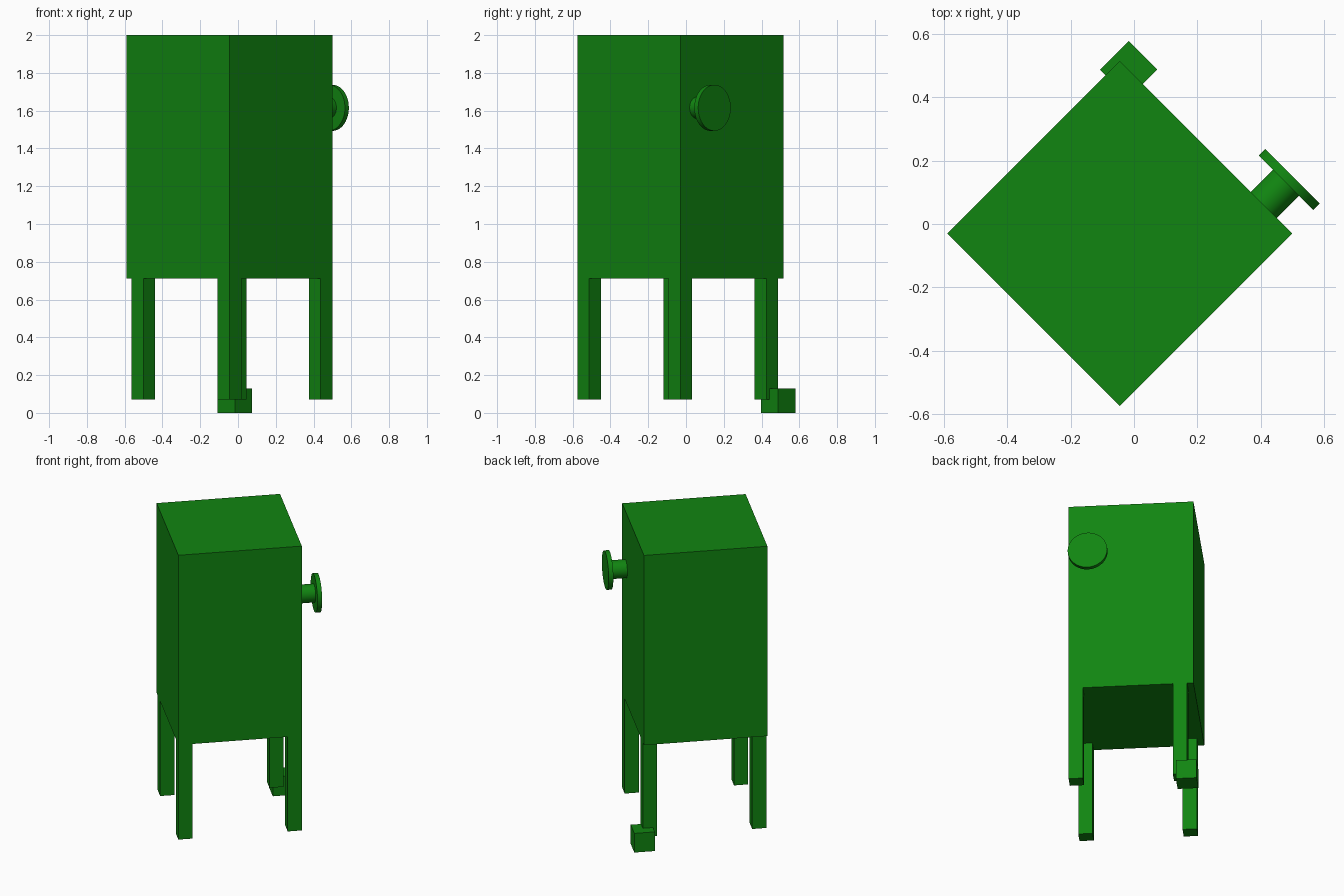
import bpy
import math
from mathutils import Matrix, Vector

cube = bpy.data.objects.get("Cube")
if cube:
    bpy.data.objects.remove(cube, do_unlink=True)

green = bpy.data.materials.new("green")
green.use_nodes = True
colour = (0.0055, 0.235, 0.0055, 1)
green.diffuse_color = colour
green.node_tree.nodes["Principled BSDF"].inputs["Base Color"].default_value = colour

# Local frame: the whole stand is turned 45 degrees about the body's axis
TURN = math.radians(45)
FRAME = Matrix.Translation((-0.045, -0.03, 0)) @ Matrix.Rotation(TURN, 4, "Z")
HALF, BOTTOM, TOP = 0.3855, 0.712, 2.0
LEG, LEG_BASE, INSET = 0.088, 0.07, 0.039


def finish(obj, name):
    obj.name = name
    obj.data.materials.append(green)
    return obj


def box(name, centre, size):
    bpy.ops.mesh.primitive_cube_add(size=1, location=FRAME @ Vector(centre),
                                    rotation=(0, 0, TURN))
    obj = bpy.context.object
    obj.scale = size
    bpy.ops.object.transform_apply(location=False, rotation=False, scale=True)
    return finish(obj, name)


def disc(name, start, end, radius):
    """Cylinder sticking out along the local x axis."""
    centre = FRAME @ Vector(((start + end) / 2, -0.258, 1.615))
    bpy.ops.mesh.primitive_cylinder_add(vertices=48, radius=radius, depth=end - start,
                                        location=centre, rotation=(0, math.pi / 2, TURN))
    bpy.ops.object.shade_smooth_by_angle(angle=math.radians(35))
    return finish(bpy.context.object, name)


# Tall box body
box("body", (0, 0, (BOTTOM + TOP) / 2), (HALF * 2, HALF * 2, TOP - BOTTOM))

# Four legs: two flush with the corners, two set in from the far side
edge = HALF - LEG / 2
for name, sx, sy in (("front_leg", -1, -1), ("left_leg", 1, -1),
                     ("back_leg", 1, 1), ("right_leg", -1, 1)):
    y = sy * edge - (INSET if sy > 0 else 0)
    box(name, (sx * edge, y, (LEG_BASE + BOTTOM) / 2), (LEG, LEG, BOTTOM - LEG_BASE))

# Small foot block behind the back leg
foot = 0.128
centre = FRAME.inverted() @ Vector((-0.017, 0.488, 0.065))
box("foot_block", centre, (foot, foot, 0.13))

# Round knob on a stem
disc("knob_stem", HALF - 0.01, HALF + 0.1, 0.058)
disc("knob_disc", HALF + 0.099, HALF + 0.128, 0.122)
